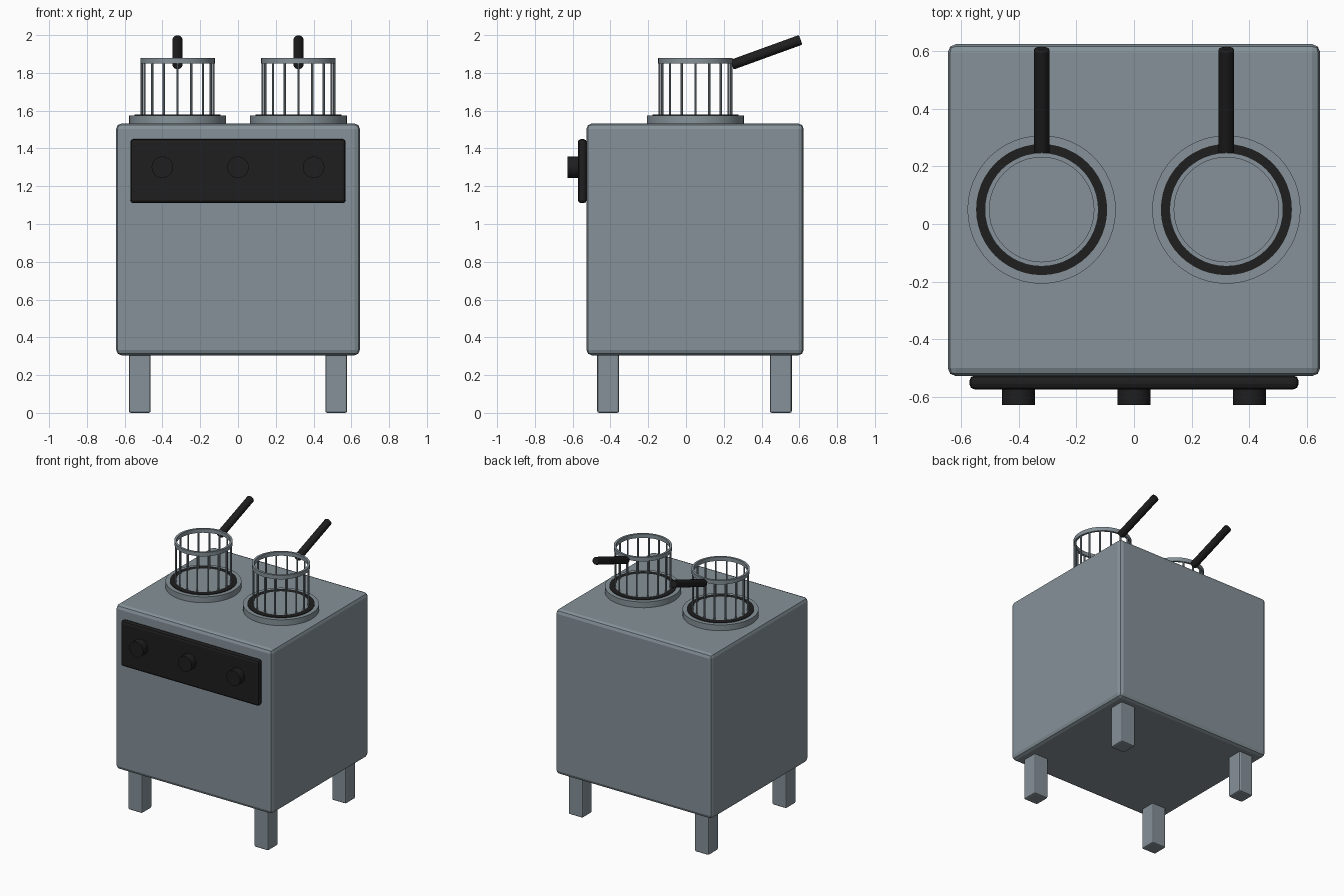
import bpy, bmesh, math
from mathutils import Vector

if "Cube" in bpy.data.objects:
    bpy.data.objects.remove(bpy.data.objects["Cube"])


def material(name, rgb):
    m = bpy.data.materials.new(name)
    m.diffuse_color = (*rgb, 1)
    m.use_nodes = True
    m.node_tree.nodes["Principled BSDF"].inputs["Base Color"].default_value = m.diffuse_color
    return m


STEEL = material("steel grey", (0.235, 0.285, 0.315))
BLACK = material("matte black", (0.013, 0.013, 0.013))


def finish(name, bm, mat, bevel=0, segments=2, smooth=True):
    bmesh.ops.recalc_face_normals(bm, faces=bm.faces)
    me = bpy.data.meshes.new(name)
    bm.to_mesh(me)
    bm.free()
    ob = bpy.data.objects.new(name, me)
    bpy.context.collection.objects.link(ob)
    me.materials.append(mat)
    if bevel:
        mod = ob.modifiers.new("bevel", 'BEVEL')
        mod.width, mod.segments = bevel, segments
    if smooth:
        bpy.ops.object.select_all(action='DESELECT')
        bpy.context.view_layer.objects.active = ob
        ob.select_set(True)
        bpy.ops.object.shade_smooth_by_angle(angle=math.radians(30))
    return ob


def box(name, lo, hi, mat, bevel, segments=2):
    bm = bmesh.new()
    bmesh.ops.create_cube(bm, size=1)
    for v in bm.verts:
        v.co = [(a + b) / 2 + c * (b - a) for a, b, c in zip(lo, hi, v.co)]
    return finish(name, bm, mat, bevel, segments, smooth=False)


def add_rod(bm, start, end, r, sides):
    a, b = Vector(start), Vector(end)
    rot = (b - a).to_track_quat('Z', 'Y').to_matrix().to_4x4()
    rot.translation = (a + b) / 2
    bmesh.ops.create_cone(bm, cap_ends=True, segments=sides, radius1=r,
                          radius2=r, depth=(b - a).length, matrix=rot)


def rod(name, start, end, r, mat, sides=32, bevel=0):
    bm = bmesh.new()
    add_rod(bm, start, end, r, sides)
    return finish(name, bm, mat, bevel)


def ring(name, x, y, z0, z1, r_in, r_out, mat, sides=48):
    """Flat-sided ring from a rectangular section swept round z."""
    bm = bmesh.new()
    loops = []
    for i in range(sides):
        t = 2 * math.pi * i / sides
        loops.append([bm.verts.new((x + r * math.cos(t), y + r * math.sin(t), z))
                      for r, z in ((r_in, z0), (r_out, z0), (r_out, z1), (r_in, z1))])
    for i in range(sides):
        p, q = loops[i], loops[(i + 1) % sides]
        for k in range(4):
            bm.faces.new((p[k], q[k], q[(k + 1) % 4], p[(k + 1) % 4]))
    return finish(name, bm, mat)


# Cabinet and legs
box("cabinet", (-0.645, -0.527, 0.305), (0.645, 0.623, 1.532), STEEL, 0.028)
for sx, side in ((-1, "left"), (1, "right")):
    for y, end in ((-0.412, "front"), (0.502, "back")):
        x = sx * 0.52
        box(f"{end}_{side}_leg", (x - 0.058, y - 0.058, 0),
            (x + 0.058, y + 0.058, 0.315), STEEL, 0.01)

# Control panel and knobs
box("control_panel", (-0.57, -0.573, 1.11), (0.57, -0.525, 1.45), BLACK, 0.018)
for i, x in enumerate((-0.4, 0, 0.4)):
    rod(f"knob_{i + 1}", (x, -0.57, 1.3), (x, -0.627, 1.3), 0.057, BLACK)

# Two fryer wells, each with a wire basket
CY, WIRES = 0.05, 16
for x, side in ((-0.32, "left"), (0.32, "right")):
    rod(f"{side}_well_collar", (x, CY, 1.525), (x, CY, 1.575), 0.257, STEEL, 48)
    ring(f"{side}_well_seal", x, CY, 1.57, 1.579, 0.185, 0.227, BLACK)
    rod(f"{side}_basket_floor", (x, CY, 1.57), (x, CY, 1.58), 0.19, STEEL, 48)
    bm = bmesh.new()
    for i in range(WIRES):
        t = 2 * math.pi * i / WIRES
        wx, wy = x + 0.19 * math.cos(t), CY + 0.19 * math.sin(t)
        add_rod(bm, (wx, wy, 1.57), (wx, wy, 1.86), 0.006, 8)
    finish(f"{side}_basket_wires", bm, STEEL)
    ring(f"{side}_basket_rim", x, CY, 1.849, 1.878, 0.181, 0.197, STEEL)
    rod(f"{side}_basket_handle", (x, 0.243, 1.843), (x, 0.607, 1.975),
        0.027, BLACK, 24, 0.005)
